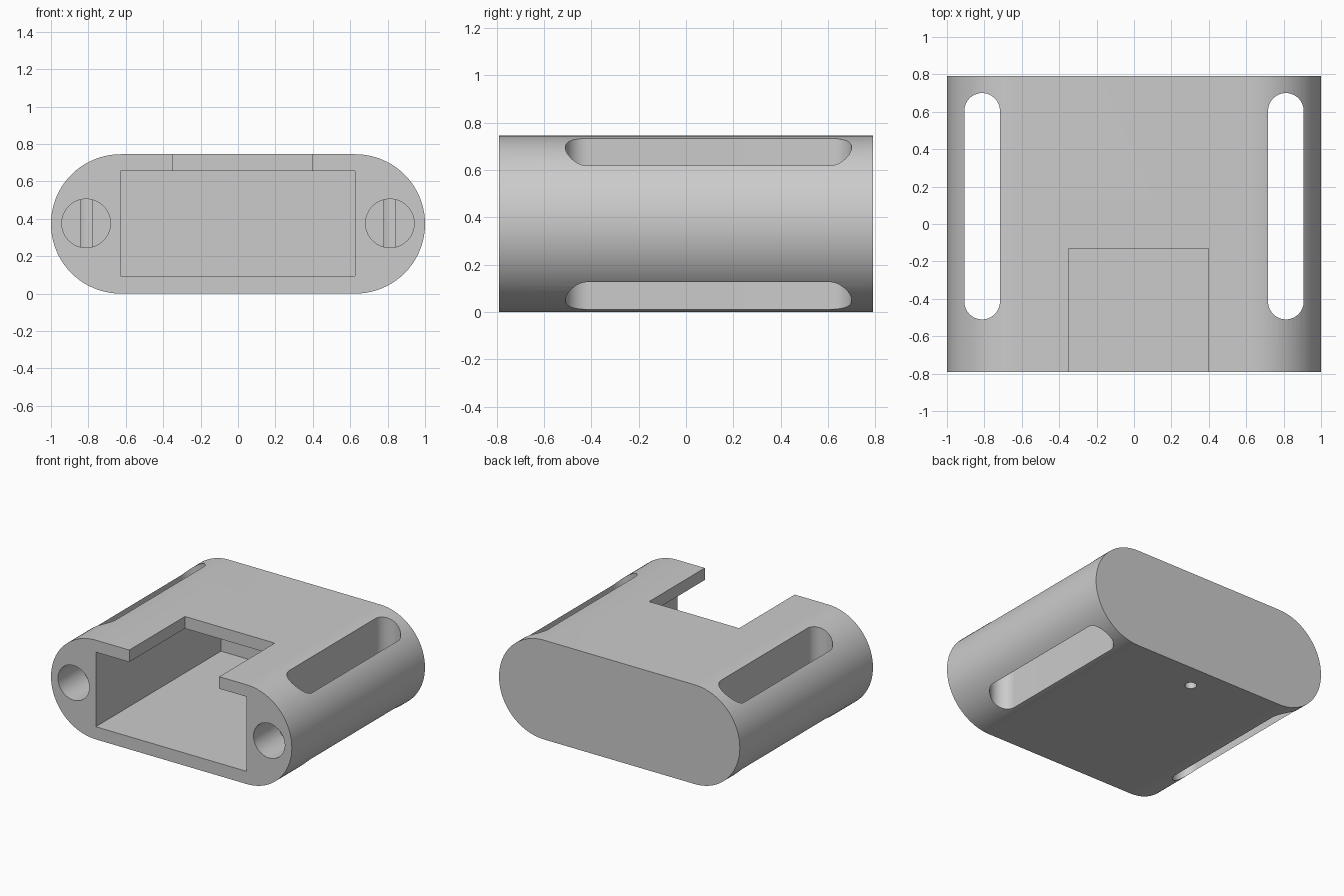
import bpy, bmesh, math
from mathutils import Matrix, Vector

old = bpy.data.objects.get("Cube")
if old:
    bpy.data.objects.remove(old, do_unlink=True)

grey = bpy.data.materials.new("plain grey")
grey.use_nodes = True
colour = (0.6, 0.6, 0.6, 1)
grey.diffuse_color = colour
grey.node_tree.nodes["Principled BSDF"].inputs["Base Color"].default_value = colour

ALONG_Y = Matrix.Rotation(math.pi / 2, 4, "X")


def prism(name, points, depth, matrix):
    """Extrude a flat outline by depth, centred on its own plane, then place it."""
    bm = bmesh.new()
    face = bm.faces.new([bm.verts.new((x, y, -depth / 2)) for x, y in points])
    top = bmesh.ops.extrude_face_region(bm, geom=[face])["geom"]
    bmesh.ops.translate(bm, vec=(0, 0, depth),
                        verts=[v for v in top if isinstance(v, bmesh.types.BMVert)])
    bmesh.ops.recalc_face_normals(bm, faces=bm.faces)
    bm.transform(matrix)
    mesh = bpy.data.meshes.new(name)
    bm.to_mesh(mesh)
    bm.free()
    mesh.materials.append(grey)
    obj = bpy.data.objects.new(name, mesh)
    bpy.context.collection.objects.link(obj)
    return obj


def stadium(straight, radius, steps=40):
    """Outline with round ends; straight is half the distance between end centres."""
    pts = []
    for side, start in ((1, -math.pi / 2), (-1, math.pi / 2)):
        for i in range(steps + 1):
            a = start + math.pi * i / steps
            pts.append((side * straight + radius * math.cos(a), radius * math.sin(a)))
    return pts


def circle(radius, steps=64):
    return [(radius * math.cos(math.tau * i / steps), radius * math.sin(math.tau * i / steps))
            for i in range(steps)]


def box(name, low, high):
    low, high = Vector(low), Vector(high)
    s = (high - low) / 2
    outline = [(-s.x, -s.y), (s.x, -s.y), (s.x, s.y), (-s.x, s.y)]
    return prism(name, outline, 2 * s.z, Matrix.Translation((low + high) / 2))


R, HALF = 0.3725, 0.79
body = prism("housing", stadium(1 - R, R), 2 * HALF,
             Matrix.Translation((0, 0, R)) @ ALONG_Y)

# Open pocket, notch in its roof and small drain hole in its floor
cutters = [
    box("pocket_cutter", (-0.628, -1, 0.095), (0.625, 0.695, 0.655)),
    box("roof_notch_cutter", (-0.35, -1, 0.4), (0.397, -0.13, 1)),
    prism("floor_hole_cutter", circle(0.04), 0.4, Matrix.Translation((0, 0.6, 0))),
]

# Vertical side slots and round front sockets reaching into them
for side, word in ((1, "left"), (-1, "right")):
    x = side * 0.812
    cutters.append(prism(word + "_slot_cutter", stadium(0.51, 0.095), 2,
                         Matrix.Translation((x, 0.095, R)) @ Matrix.Rotation(math.pi / 2, 4, "Z")))
    cutters.append(prism(word + "_socket_cutter", circle(0.13), 0.495,
                         Matrix.Translation((x, -0.7525, R + 0.003)) @ ALONG_Y))

for cutter in cutters:
    cutter.hide_render = True
    mod = body.modifiers.new(cutter.name, "BOOLEAN")
    mod.operation = "DIFFERENCE"
    mod.solver = "EXACT"
    mod.object = cutter

# Bake the cuts, remove the cutters and smooth the round surfaces
bpy.context.view_layer.update()
graph = bpy.context.evaluated_depsgraph_get()
mesh = bpy.data.meshes.new_from_object(body.evaluated_get(graph))
body.modifiers.clear()
body.data = mesh
for cutter in cutters:
    bpy.data.objects.remove(cutter, do_unlink=True)
mesh.materials.clear()
mesh.materials.append(grey)
for poly in mesh.polygons:
    poly.material_index = 0

bpy.ops.object.select_all(action="DESELECT")
body.select_set(True)
bpy.context.view_layer.objects.active = body
bpy.ops.object.shade_smooth_by_angle(angle=math.radians(30))
